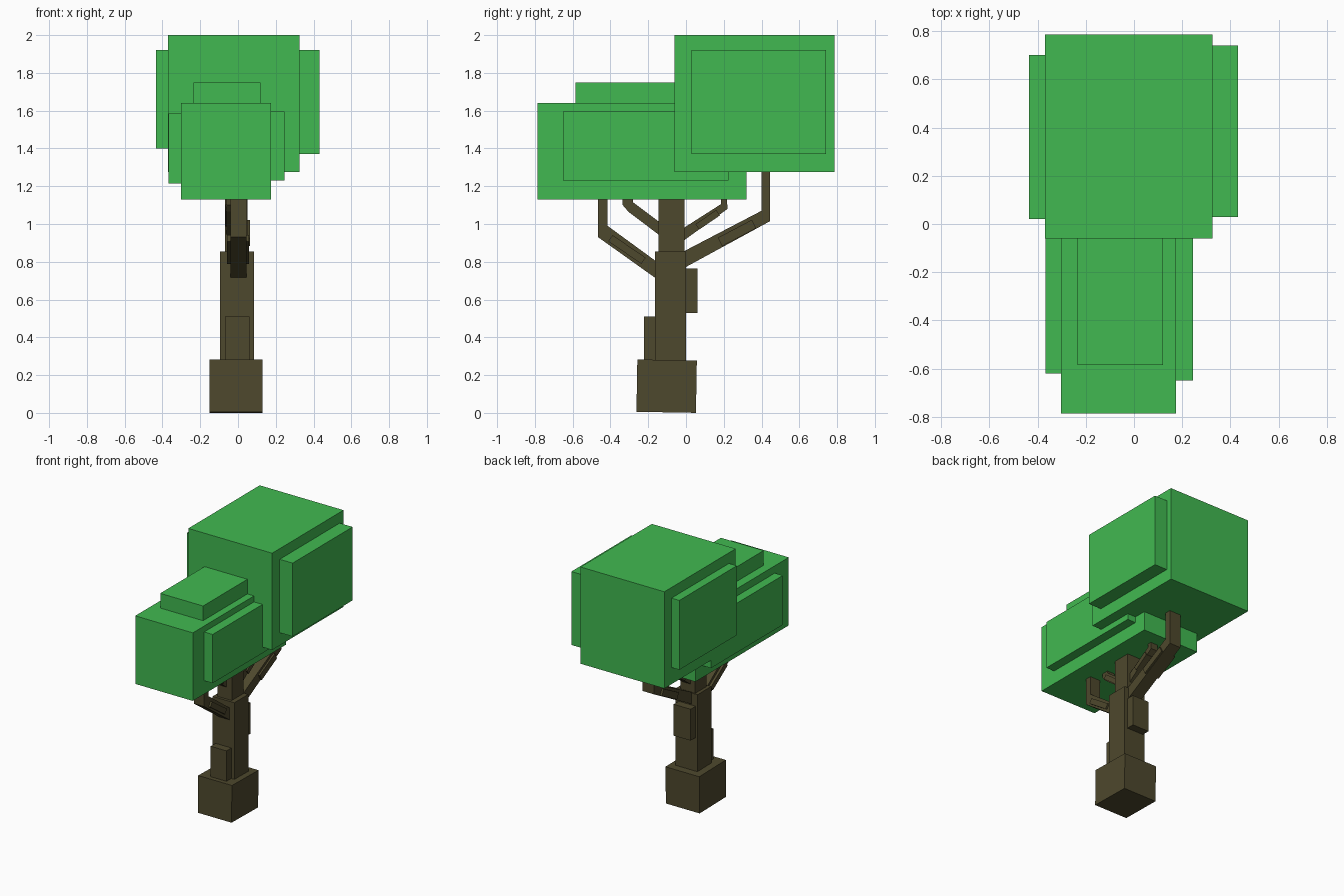
import bpy, bmesh, math
from mathutils import Vector, Matrix

if "Cube" in bpy.data.objects:
    bpy.data.objects.remove(bpy.data.objects["Cube"], do_unlink=True)


def material(name, rgb):
    m = bpy.data.materials.new(name)
    m.use_nodes = True
    m.diffuse_color = (*rgb, 1)
    m.node_tree.nodes["Principled BSDF"].inputs["Base Color"].default_value = (*rgb, 1)
    return m


LEAF = material("leaf_green", (0.053, 0.485, 0.082))
BARK = material("bark_brown", (0.076, 0.065, 0.026))


def finish(name, bm, mat):
    bmesh.ops.recalc_face_normals(bm, faces=bm.faces)
    me = bpy.data.meshes.new(name)
    bm.to_mesh(me)
    bm.free()
    me.materials.append(mat)
    ob = bpy.data.objects.new(name, me)
    bpy.context.collection.objects.link(ob)
    return ob


def box(name, mat, x, y, z, tilt=0):
    """Box from its ranges, tilted about the x axis by degrees."""
    bm = bmesh.new()
    mid = Vector((sum(x) / 2, sum(y) / 2, sum(z) / 2))
    size = (x[1] - x[0], y[1] - y[0], z[1] - z[0], 1)
    mtx = Matrix.Translation(mid) @ Matrix.Rotation(math.radians(tilt), 4, 'X') @ Matrix.Diagonal(size)
    bmesh.ops.create_cube(bm, size=1, matrix=mtx)
    return finish(name, bm, mat)


def bar(name, x, start, end, thick):
    """Square-ended bar between two (y, z) points, spanning the x range."""
    a, b = Vector(start), Vector(end)
    d, mid = b - a, (a + b) / 2
    half = d.length / 2
    return box(name, BARK, x, (mid.x - half, mid.x + half),
               (mid.y - thick / 2, mid.y + thick / 2),
               math.degrees(math.atan2(d.y, d.x)))


def branch(name, x, outline):
    """Bent limb: a (y, z) outline extruded across x."""
    bm = bmesh.new()
    face = bm.faces.new([bm.verts.new((x[0], y, z)) for y, z in outline])
    ext = bmesh.ops.extrude_face_region(bm, geom=[face])
    verts = [v for v in ext["geom"] if isinstance(v, bmesh.types.BMVert)]
    bmesh.ops.translate(bm, verts=verts, vec=(x[1] - x[0], 0, 0))
    return finish(name, bm, BARK)


# Trunk
box("trunk_base", BARK, (-0.15, 0.13), (-0.26, 0.055), (0.003, 0.28), -1)
box("trunk_middle", BARK, (-0.095, 0.085), (-0.165, 0), (0.2, 0.855))
box("trunk_top", BARK, (-0.07, 0.05), (-0.145, -0.008), (0.8, 1.2))
box("front_knob", BARK, (-0.07, 0.06), (-0.223, -0.12), (0.2, 0.51))
box("back_knob", BARK, (-0.08, 0.06), (-0.04, 0.06), (0.53, 0.765))

# Large limbs with raised bark plates on both sides
branch("front_lower_branch", (-0.04, 0.045),
       [(-0.1, 0.67), (-0.465, 0.93), (-0.465, 1.2), (-0.415, 1.2),
        (-0.415, 0.99), (-0.1, 0.76)])
bar("front_branch_plate", (-0.058, 0.058), (-0.4, 0.925), (-0.225, 0.805), 0.04)
branch("back_lower_branch", (-0.045, 0.05),
       [(-0.06, 0.74), (-0.06, 0.83), (0.4, 1.07), (0.4, 1.35),
        (0.445, 1.35), (0.445, 1.015)])
bar("back_branch_plate", (-0.06, 0.063), (0.18, 0.905), (0.36, 1.0), 0.05)

# Small limbs
branch("front_upper_branch", (-0.06, 0.005),
       [(-0.1, 0.91), (-0.305, 1.065), (-0.335, 1.1), (-0.335, 1.2),
        (-0.28, 1.2), (-0.28, 1.115), (-0.1, 0.98)])
bar("front_twig_plate", (-0.066, 0.012), (-0.3, 1.09), (-0.18, 1.0), 0.035)
branch("back_upper_branch", (-0.03, 0.03),
       [(-0.05, 0.885), (-0.05, 0.955), (0.185, 1.105), (0.185, 1.2),
        (0.212, 1.2), (0.22, 1.08)])
bar("back_twig_plate", (-0.04, 0.04), (0.06, 0.985), (0.17, 1.06), 0.035)

# Large back crown
box("large_crown", LEAF, (-0.37, 0.325), (-0.06, 0.785), (1.275, 2.0))
box("large_crown_left_pad", LEAF, (0.2, 0.432), (0.03, 0.74), (1.37, 1.92))
box("large_crown_right_pad", LEAF, (-0.435, -0.2), (0.02, 0.7), (1.4, 1.92))

# Small front crown
box("small_crown", LEAF, (-0.302, 0.175), (-0.785, 0.32), (1.13, 1.64))
box("small_crown_top_pad", LEAF, (-0.235, 0.12), (-0.585, 0.12), (1.5, 1.75))
box("small_crown_left_pad", LEAF, (0.1, 0.245), (-0.65, 0.225), (1.23, 1.595))
box("small_crown_right_pad", LEAF, (-0.368, -0.2), (-0.62, 0.23), (1.215, 1.585))
